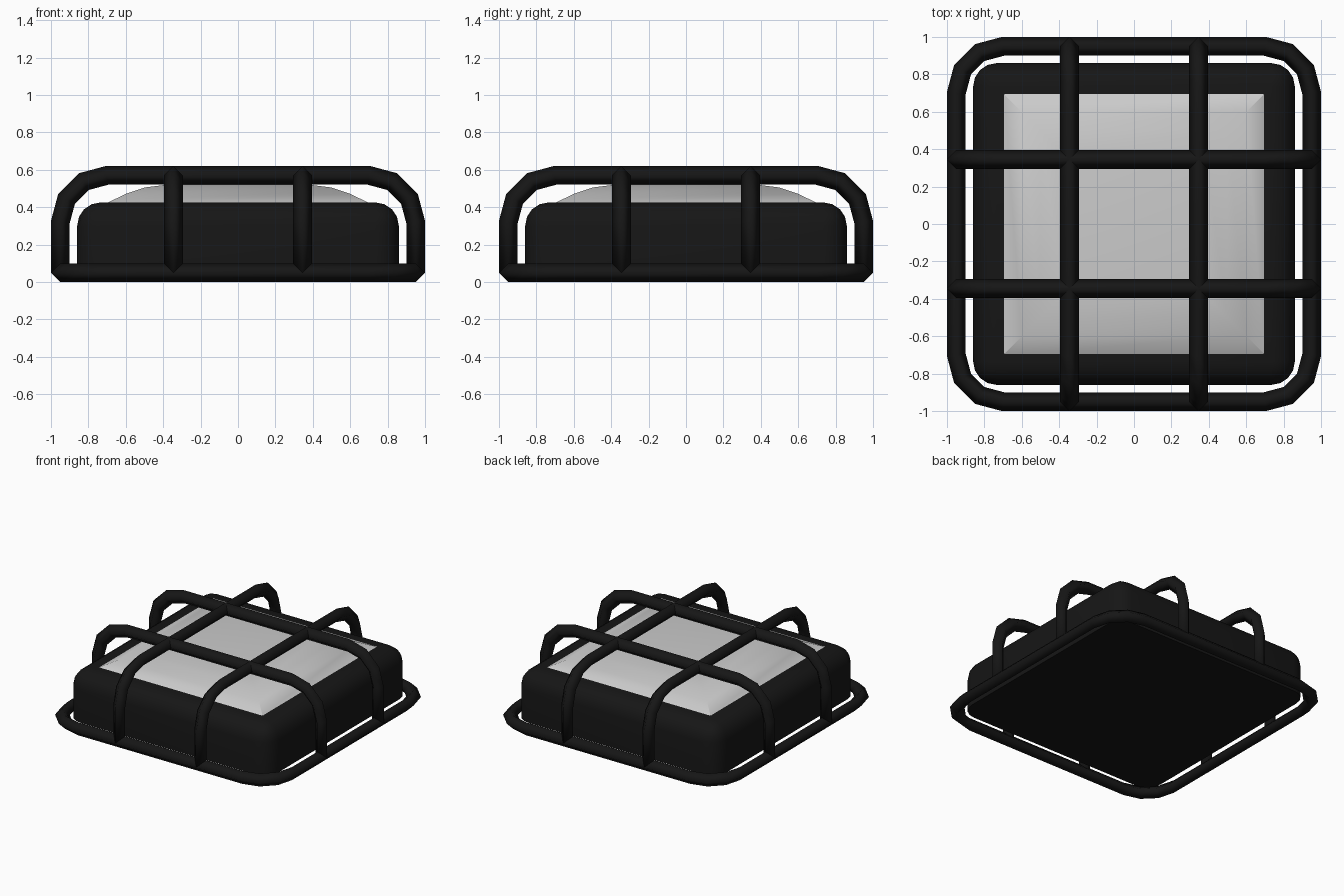
import bpy, bmesh, math
from mathutils import Vector

if "Cube" in bpy.data.objects:
    bpy.data.objects.remove(bpy.data.objects["Cube"])

black = bpy.data.materials.new("black_metal")
black.diffuse_color = (0.008, 0.008, 0.008, 1)
black.use_nodes = True
black.node_tree.nodes["Principled BSDF"].inputs["Base Color"].default_value = black.diffuse_color


def finish(bm, name, mat=None, angle=None):
    bmesh.ops.recalc_face_normals(bm, faces=bm.faces)
    me = bpy.data.meshes.new(name)
    bm.to_mesh(me)
    bm.free()
    ob = bpy.data.objects.new(name, me)
    bpy.context.collection.objects.link(ob)
    if mat:
        me.materials.append(mat)
    bpy.ops.object.select_all(action='DESELECT')
    ob.select_set(True)
    bpy.context.view_layer.objects.active = ob
    if angle:
        bpy.ops.object.shade_smooth_by_angle(angle=math.radians(angle))
    else:
        bpy.ops.object.shade_smooth()
    return ob


def tube(name, path, normal, closed=False, r=0.05):
    """Sweep a four-sided rod along a planar path with mitred bends."""
    bm = bmesh.new()
    pts = [Vector(p) for p in path]
    normal = Vector(normal)
    n = len(pts)
    rings = []
    for i, p in enumerate(pts):
        a = pts[i - 1] if (closed or i > 0) else None
        b = pts[(i + 1) % n] if (closed or i < n - 1) else None
        d1 = (p - a).normalized() if a is not None else (b - p).normalized()
        d2 = (b - p).normalized() if b is not None else d1
        t = (d1 + d2).normalized()
        side = t.cross(normal) * (r / t.dot(d1))
        rings.append([bm.verts.new(p + o) for o in
                      (side, normal * r, -side, -normal * r)])
    for i in range(n if closed else n - 1):
        A, B = rings[i], rings[(i + 1) % n]
        for k in range(4):
            bm.faces.new((A[k], A[(k + 1) % 4], B[(k + 1) % 4], B[k]))
    if not closed:
        bm.faces.new(rings[0])
        bm.faces.new(rings[-1])
    return finish(bm, name, black)


def arc(cx, cy, start, r=0.25):
    return [(cx + r * math.cos(math.radians(start + 30 * i)),
             cy + r * math.sin(math.radians(start + 30 * i))) for i in range(4)]


# Housing: box with rounded sides and top, flat underneath
bm = bmesh.new()
bmesh.ops.create_cube(bm, size=1)
for v in bm.verts:
    v.co = (v.co.x * 1.72, v.co.y * 1.72, 0.05 if v.co.z < 0 else 0.425)
edges = [e for e in bm.edges if any(v.co.z > 0.2 for v in e.verts)]
bmesh.ops.bevel(bm, geom=edges, offset=0.125, offset_type='OFFSET',
                segments=4, profile=0.5, affect='EDGES')
finish(bm, "housing", black, 40)

# Lens: shallow stepped dome with a flat top
bm = bmesh.new()
loops = []
for h, z in ((0.695, 0.41), (0.695, 0.425), (0.60, 0.471), (0.50, 0.505), (0.38, 0.52)):
    loops.append([bm.verts.new((sx * h, sy * h, z))
                  for sx, sy in ((1, 1), (-1, 1), (-1, -1), (1, -1))])
for A, B in zip(loops, loops[1:]):
    for k in range(4):
        bm.faces.new((A[k], A[(k + 1) % 4], B[(k + 1) % 4], B[k]))
bm.faces.new(loops[0])
bm.faces.new(loops[-1])
finish(bm, "lens", None, 32)

# Base ring of the guard
ring = arc(.7, .7, 0) + arc(-.7, .7, 90) + arc(-.7, -.7, 180) + arc(.7, -.7, 270)
tube("guard_base_ring", [(x, y, 0.05) for x, y in ring], (0, 0, 1), closed=True)

# Guard hoops, two in each direction
hoop = [(.95, .05)] + arc(.7, .32, 0) + arc(-.7, .32, 90) + [(-.95, .05)]
for s, tag in ((-1, "a"), (1, "b")):
    o = s * 0.345
    tube("guard_hoop_across_" + tag, [(u, o, z) for u, z in hoop], (0, 1, 0))
    tube("guard_hoop_along_" + tag, [(o, u, z) for u, z in hoop], (1, 0, 0))
